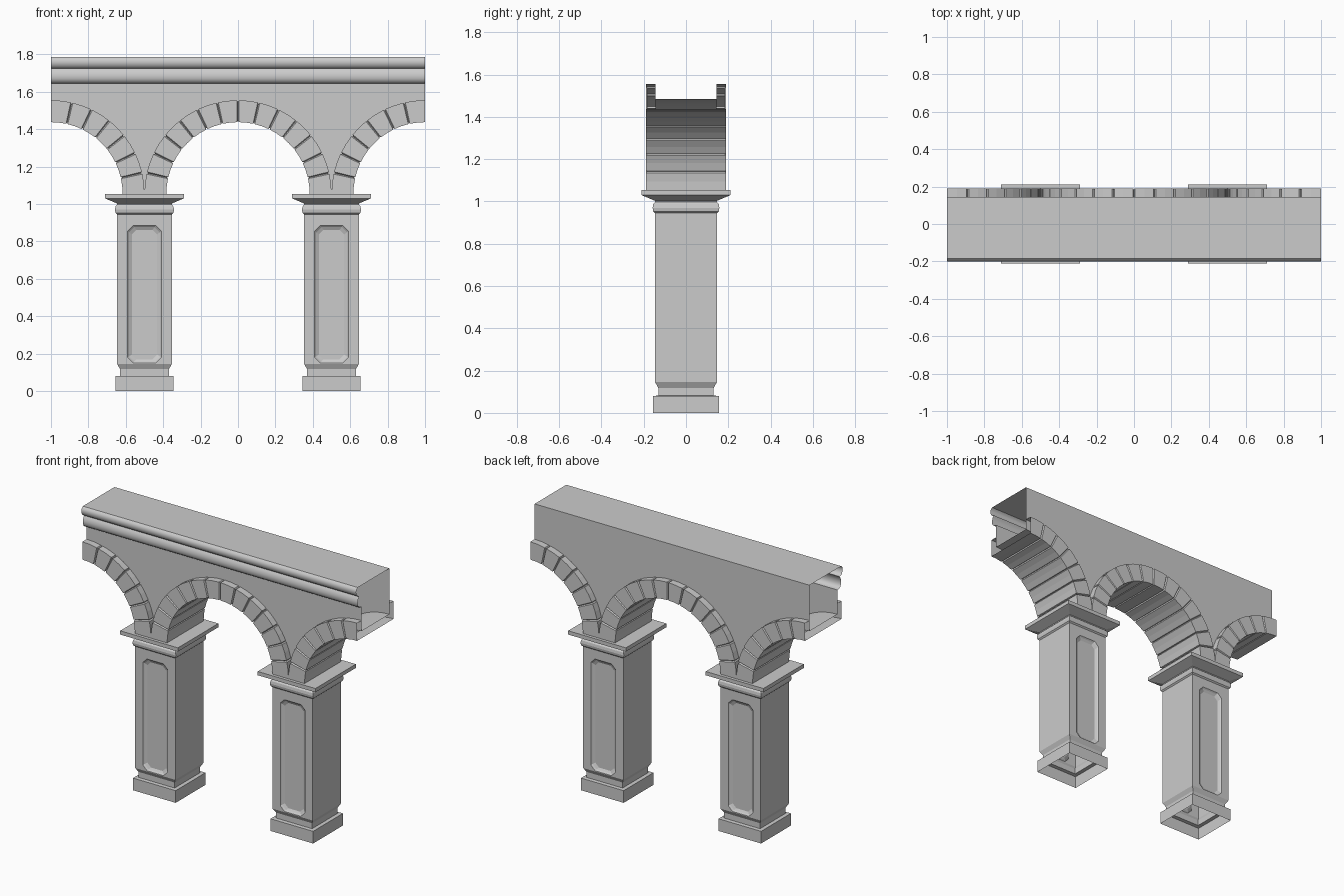
import bpy, bmesh
from math import sin, cos, pi, radians, sqrt

if "Cube" in bpy.data.objects:
    bpy.data.objects.remove(bpy.data.objects["Cube"])


def add_loft(bm, rings, closed=False, skip=(), cap_last=False):
    """Bridge consecutive rings of points with quads; skip = (ring, side) pairs left open."""
    vs = [[bm.verts.new(p) for p in r] for r in rings]
    n = len(vs[0])
    for i in range(len(vs) - 1):
        for j in range(n if closed else n - 1):
            if (i, j) in skip:
                continue
            k = (j + 1) % n
            bm.faces.new((vs[i][j], vs[i][k], vs[i + 1][k], vs[i + 1][j]))
    if cap_last:
        bm.faces.new(vs[-1])


def finish(bm, name, angle=None):
    bmesh.ops.remove_doubles(bm, verts=bm.verts, dist=1e-5)
    bmesh.ops.dissolve_degenerate(bm, edges=bm.edges, dist=1e-5)
    bmesh.ops.recalc_face_normals(bm, faces=bm.faces)
    me = bpy.data.meshes.new(name)
    bm.to_mesh(me)
    bm.free()
    ob = bpy.data.objects.new(name, me)
    bpy.context.collection.objects.link(ob)
    if angle:
        bpy.ops.object.select_all(action='DESELECT')
        ob.select_set(True)
        bpy.context.view_layer.objects.active = ob
        bpy.ops.object.shade_smooth_by_angle(angle=radians(angle))
    return ob


SPRING, R_IN, R_OUT, R_WALL = 1.055, 0.383, 0.5, 0.43
WALL_Y, ARCH_Y, TOP = 0.145, 0.19, 1.787
SHAFT_W, SHAFT_LO, SHAFT_HI = 0.146, 0.145, 0.945


# Piers: square profile (half width, height) with recessed panels front and back
def pier(name, cx):
    prof = [(0.155, 0), (0.155, 0.08), (0.131, 0.082), (0.131, 0.118),
            (SHAFT_W, SHAFT_LO), (SHAFT_W, SHAFT_HI),
            (0.155, 0.953), (0.158, 0.97), (0.155, 0.987), (0.146, 0.997),
            (0.146, 1.003), (0.21, 1.03), (0.21, 1.055)]
    bm = bmesh.new()
    rings = [[(cx + sx * h, sy * h, z) for sx, sy in ((-1, -1), (1, -1), (1, 1), (-1, 1))]
             for h, z in prof]
    add_loft(bm, rings, closed=True, skip={(4, 0), (4, 2)}, cap_last=True)

    def octagon(w, lo, hi, c, y):
        pts = [(-w, lo + c), (-w + c, lo), (w - c, lo), (w, lo + c),
               (w, hi - c), (w - c, hi), (-w + c, hi), (-w, hi - c)]
        return [(cx + x, y, z) for x, z in pts]
    for s in (-1, 1):
        add_loft(bm, [octagon(SHAFT_W, SHAFT_LO, SHAFT_HI, 0, s * SHAFT_W),
                      octagon(0.09, 0.15, 0.885, 0.03, s * SHAFT_W),
                      octagon(0.082, 0.158, 0.877, 0.028, s * (SHAFT_W - 0.008)),
                      octagon(0.068, 0.17, 0.862, 0.025, s * (SHAFT_W - 0.016))],
                 closed=True, cap_last=True)
    return finish(bm, name)


pier("left_pier", -0.5)
pier("right_pier", 0.5)


# Voussoir arches: U-shaped section swept around, with a V groove at each joint
def arch(name, cx, first, last):
    step, gap, sub = pi / 14, radians(0.7), 2
    rings = []

    def ring(a, d):
        sec = [(R_OUT - d, -WALL_Y), (R_OUT - d, -ARCH_Y + d), (R_IN + d, -ARCH_Y + d),
               (R_IN + d, ARCH_Y - d), (R_OUT - d, ARCH_Y - d), (R_OUT - d, WALL_Y)]
        rings.append([(cx + r * cos(a), y, SPRING + r * sin(a)) for r, y in sec])
    for k in range(first, last):
        a0 = k * step + (gap if k > first else 0)
        a1 = (k + 1) * step - (gap if k < last - 1 else 0)
        for i in range(sub + 1):
            ring(a0 + (a1 - a0) * i / sub, 0)
        if k < last - 1:
            ring((k + 1) * step, 0.008)
    bm = bmesh.new()
    add_loft(bm, rings)
    return finish(bm, name)


arch("left_half_arch", -1, 0, 7)
arch("centre_arch", 0, 0, 14)
arch("right_half_arch", 1, 7, 14)

# Wall: open-ended section swept along x; its lower edge follows the arches
cornice = [(-0.145, 1.645), (-0.163, 1.646), (-0.176, 1.655), (-0.183, 1.67),
           (-0.184, 1.69), (-0.178, 1.71), (-0.168, 1.724),
           (-0.18, 1.726), (-0.192, 1.735), (-0.199, 1.75), (-0.2, 1.765),
           (-0.195, 1.778), (-0.184, TOP)]
stations = []
for c, a, b in ((-1, 90, 0), (0, 180, 0), (1, 180, 90)):
    n = (a - b) // 6
    for i in range(n + 1):
        t = radians(a - 6 * i)
        stations.append((c + R_WALL * cos(t), SPRING + R_WALL * sin(t)))
bm = bmesh.new()
add_loft(bm, [[(x, -WALL_Y, low)] + [(x, y, z) for y, z in cornice] +
              [(x, WALL_Y, TOP), (x, WALL_Y, low)] for x, low in stations], closed=True)
finish(bm, "wall_with_cornice", 35)
